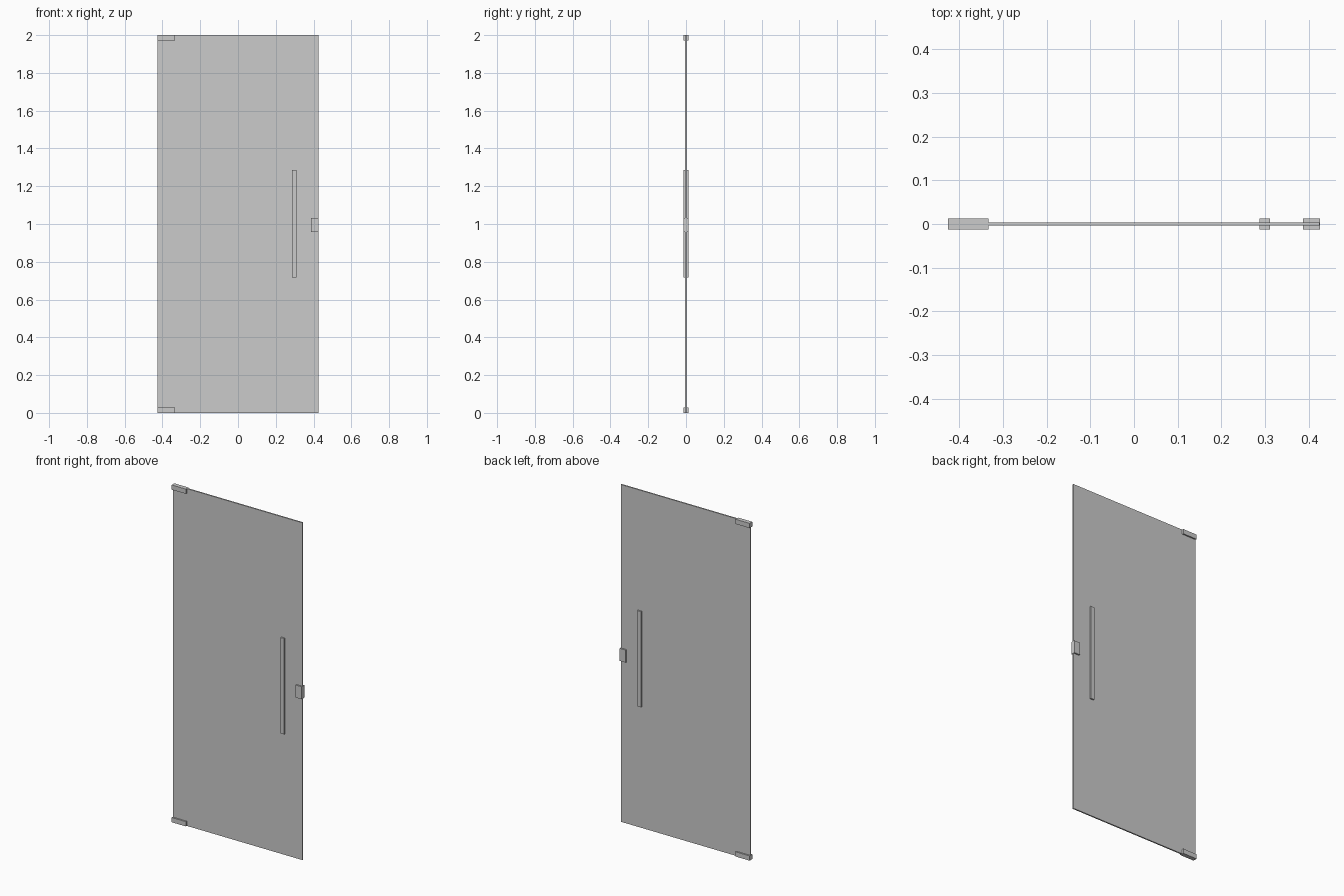
import bpy
import bmesh
from mathutils import Vector

cube = bpy.data.objects.get("Cube")
if cube:
    bpy.data.objects.remove(cube, do_unlink=True)

grey = bpy.data.materials.new("neutral_grey")
grey.use_nodes = True
colour = (0.6, 0.6, 0.6, 1)
grey.diffuse_color = colour
grey.node_tree.nodes["Principled BSDF"].inputs["Base Color"].default_value = colour


def block(name, x, z, half_depth):
    """Box spanning the x and z ranges, centred on the door plane."""
    bm = bmesh.new()
    bmesh.ops.create_cube(bm, size=1)
    bmesh.ops.scale(bm, vec=Vector((x[1] - x[0], 2 * half_depth, z[1] - z[0])), verts=bm.verts)
    bmesh.ops.translate(bm, vec=Vector((sum(x) / 2, 0, sum(z) / 2)), verts=bm.verts)
    mesh = bpy.data.meshes.new(name)
    bm.to_mesh(mesh)
    bm.free()
    mesh.materials.append(grey)
    obj = bpy.data.objects.new(name, mesh)
    bpy.context.scene.collection.objects.link(obj)
    return obj


half_width, height = 0.425, 2.0
fitting = 0.0125

# Thin door leaf
block("door_panel", (-half_width, half_width), (0, height), 0.004)

# Pivot clamps at the hinge corners
clamp_x = (-half_width - 0.001, -0.333)
block("bottom_pivot_clamp", clamp_x, (0, 0.028), fitting)
block("top_pivot_clamp", clamp_x, (height - 0.028, height), fitting)

# Long pull bar on both faces
block("pull_handle", (0.287, 0.311), (0.718, 1.286), fitting)

# Lock case at the closing edge
block("lock_case", (0.387, half_width + 0.001), (0.957, 1.031), fitting)
